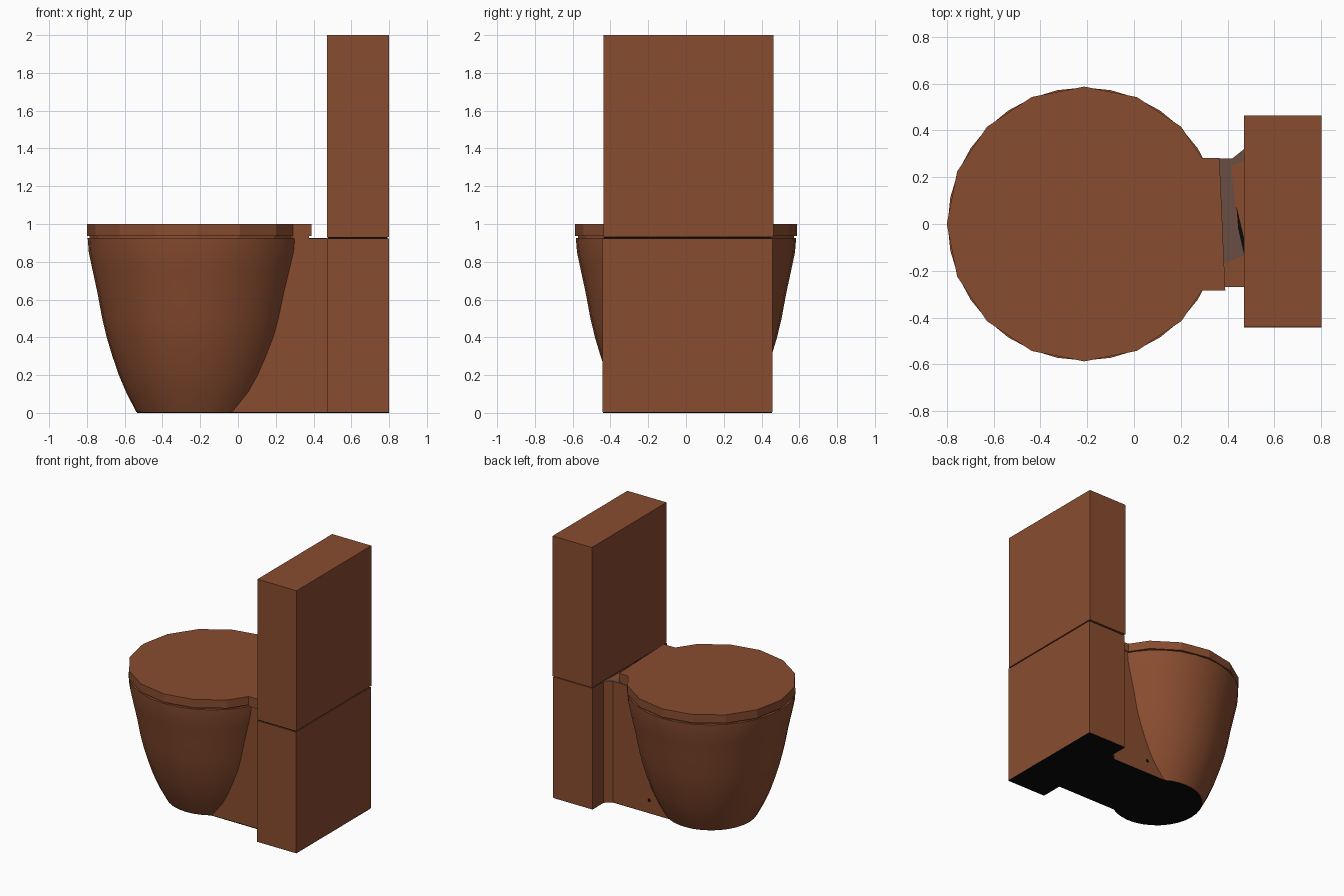
import bpy, bmesh, math

old = bpy.data.objects.get("Cube")
if old:
    bpy.data.objects.remove(old, do_unlink=True)


def material(name, rgb, rough=0.6):
    m = bpy.data.materials.new(name)
    m.use_nodes = True
    m.diffuse_color = (*rgb, 1)
    bsdf = m.node_tree.nodes["Principled BSDF"]
    bsdf.inputs["Base Color"].default_value = (*rgb, 1)
    bsdf.inputs["Roughness"].default_value = rough
    return m


BROWN = material("brown", (0.25, 0.073, 0.029))
BLACK = material("black", (0.003, 0.003, 0.003))
GREY = material("grey brown", (0.14, 0.075, 0.055))


def finish(bm, name, mat, smooth=False):
    bmesh.ops.recalc_face_normals(bm, faces=bm.faces)
    me = bpy.data.meshes.new(name)
    bm.to_mesh(me)
    bm.free()
    me.materials.append(mat)
    ob = bpy.data.objects.new(name, me)
    bpy.context.collection.objects.link(ob)
    if smooth:
        bpy.ops.object.select_all(action='DESELECT')
        ob.select_set(True)
        bpy.context.view_layer.objects.active = ob
        bpy.ops.object.shade_smooth_by_angle(angle=math.radians(40))
    return ob


def prism(name, outline, z0, z1, mat):
    """Extrude an xy outline from z0 to z1."""
    bm = bmesh.new()
    face = bm.faces.new([bm.verts.new((x, y, z0)) for x, y in outline])
    top = bmesh.ops.extrude_face_region(bm, geom=[face])
    for v in top["geom"]:
        if isinstance(v, bmesh.types.BMVert):
            v.co.z = z1
    return finish(bm, name, mat)


def box(name, x0, x1, y0, y1, z0, z1, mat):
    return prism(name, [(x0, y0), (x1, y0), (x1, y1), (x0, y1)], z0, z1, mat)


def lathe(name, cx, profile, steps, mat):
    """Stack rings of (radius, z) around a vertical axis, capped at both ends."""
    bm = bmesh.new()
    rings = []
    for r, z in profile:
        rings.append([bm.verts.new((cx + r * math.cos(2 * math.pi * i / steps),
                                    r * math.sin(2 * math.pi * i / steps), z))
                      for i in range(steps)])
    for a, b in zip(rings, rings[1:]):
        for i in range(steps):
            j = (i + 1) % steps
            bm.faces.new((a[i], a[j], b[j], b[i]))
    bm.faces.new(rings[0][::-1])
    bm.faces.new(rings[-1])
    return finish(bm, name, mat, smooth=True)


CX = -0.213

# Bowl, tapering to a narrow foot
lathe("bowl", CX, [(0.325, 0.004), (0.375, 0.10), (0.418, 0.20), (0.452, 0.30),
                   (0.482, 0.40), (0.506, 0.50), (0.532, 0.64), (0.558, 0.76),
                   (0.577, 0.85), (0.583, 0.925)], 32, BROWN)

# Sixteen-sided lid with a straight hinge tab
rim = [(CX + 0.587 * math.cos(math.radians(a)), 0.587 * math.sin(math.radians(a)))
       for a in [45 + 22.5 * i for i in range(13)]]
lid = rim + [(0.29, -0.285), (0.39, -0.285), (0.365, 0.283), (0.29, 0.283)]
prism("lid", lid, 0.936, 1.0, BROWN)
inner = [(CX + (x - CX) * 0.975, y * 0.975) for x, y in lid]
prism("lid_seam", inner, 0.92, 0.94, BROWN)

# Neck joining the bowl to the tank, flared on one side
neck = [(-0.2, -0.27), (0.48, -0.27), (0.48, 0.325), (0.47, 0.32),
        (0.42, 0.28), (-0.2, 0.28)]
prism("neck", neck, 0.004, 0.922, BROWN)

# Hinge gap behind the lid
prism("hinge_recess", [(0.34, -0.17), (0.385, -0.17), (0.47, -0.135), (0.465, -0.06),
                       (0.44, 0.0), (0.415, 0.25), (0.47, 0.27), (0.47, 0.318),
                       (0.42, 0.28), (0.34, 0.28)], 0.92, 0.925, GREY)
prism("hinge_slot", [(0.47, -0.13), (0.47, -0.06), (0.437, 0.08), (0.445, -0.02)],
      0.92, 0.927, BLACK)

# Tank housing and tall tank, separated by a thin seam
box("tank_housing", 0.47, 0.8, -0.443, 0.457, 0.004, 0.924, BROWN)
box("tank_seam", 0.475, 0.792, -0.433, 0.448, 0.92, 0.938, BLACK)
box("tank", 0.47, 0.8, -0.437, 0.463, 0.932, 2.0, BROWN)

# Black underside: foot, neck and housing
lathe("foot_underside", CX, [(0.322, 0.0), (0.322, 0.006)], 32, BLACK)
prism("neck_underside", neck, 0.0, 0.006, BLACK)
box("housing_underside", 0.47, 0.8, -0.44, 0.455, 0.0, 0.006, BLACK)

# Fixing hole on the side of the neck
hole = [(0.112 + 0.014 * math.cos(math.pi * i / 4), 0.10 + 0.014 * math.sin(math.pi * i / 4))
        for i in range(8)]
bm = bmesh.new()
bm.faces.new([bm.verts.new((x, 0.283, z)) for x, z in hole[::-1]])
finish(bm, "fixing_hole", BLACK)
